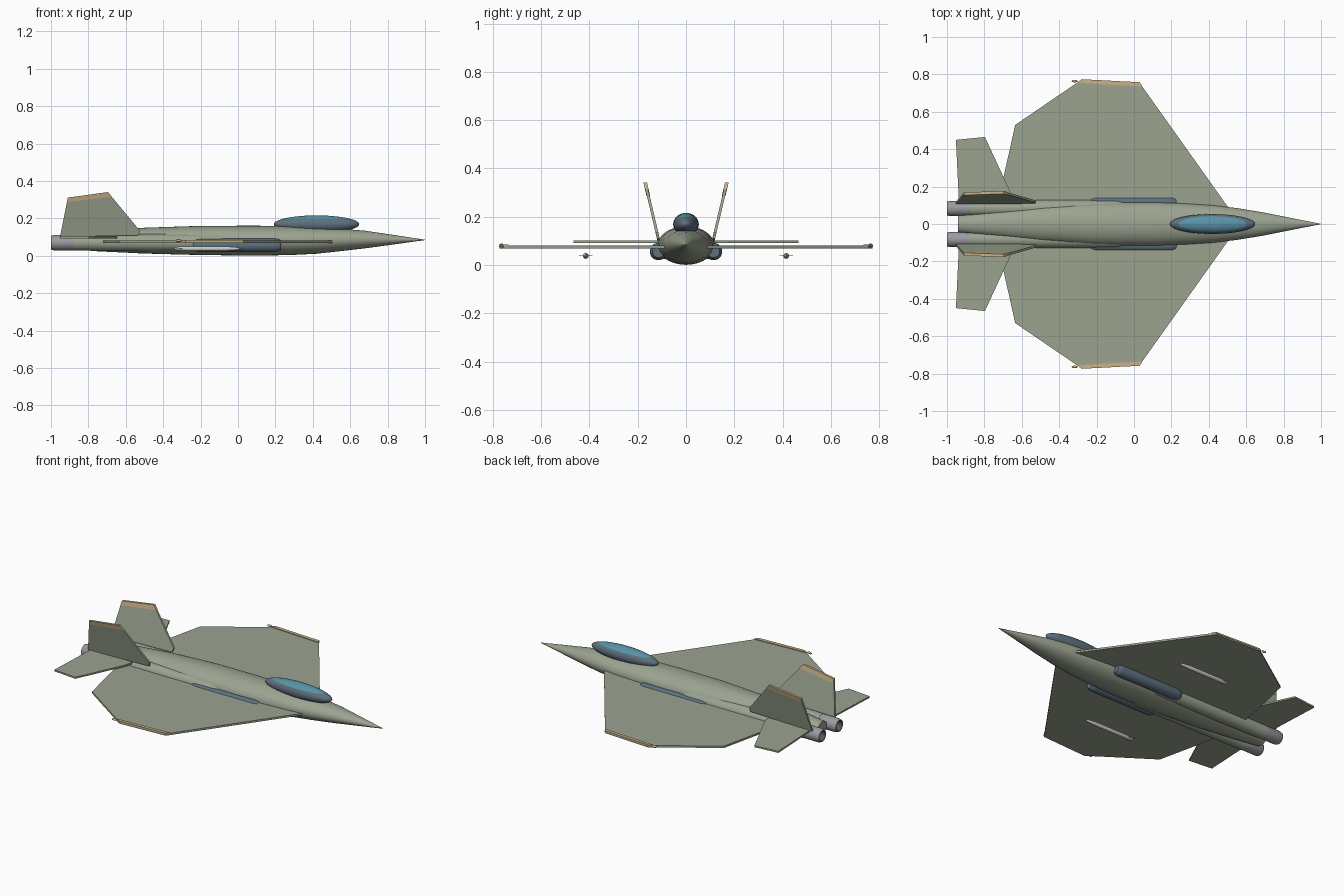
import bpy, bmesh, math
from mathutils import Matrix

cube = bpy.data.objects.get("Cube")
if cube:
    bpy.data.objects.remove(cube, do_unlink=True)


def material(name, rgb):
    m = bpy.data.materials.new(name)
    m.use_nodes = True
    m.diffuse_color = (*rgb, 1)
    m.node_tree.nodes["Principled BSDF"].inputs["Base Color"].default_value = (*rgb, 1)
    return m


olive = material("olive grey paint", (0.33, 0.37, 0.28))
tan = material("tan tip paint", (0.57, 0.44, 0.25))
slate = material("slate blue", (0.11, 0.16, 0.21))
glass = material("teal glass", (0.10, 0.29, 0.38))
steel = material("nozzle steel", (0.32, 0.32, 0.35))
soot = material("nozzle interior", (0.10, 0.09, 0.08))
pale = material("pale grey", (0.60, 0.61, 0.62))


def finish(name, bm, *mats, smooth=True):
    bmesh.ops.recalc_face_normals(bm, faces=bm.faces)
    mesh = bpy.data.meshes.new(name)
    bm.to_mesh(mesh)
    bm.free()
    for m in mats:
        mesh.materials.append(m)
    obj = bpy.data.objects.new(name, mesh)
    bpy.context.collection.objects.link(obj)
    if smooth:
        bpy.ops.object.select_all(action='DESELECT')
        obj.select_set(True)
        bpy.context.view_layer.objects.active = obj
        bpy.ops.object.shade_smooth_by_angle(angle=math.radians(35))
    return obj


def loft(name, sections, mats, y=0, n=32, rule=None):
    """Elliptical rings along x; each section is (x, half width, centre z, half height)."""
    bm = bmesh.new()
    rings = []
    for x, w, z, h in sections:
        rings.append([bm.verts.new((x, y + w * math.cos(i * math.tau / n),
                                    z + h * math.sin(i * math.tau / n))) for i in range(n)])
    for k, (a, b) in enumerate(zip(rings, rings[1:])):
        for i in range(n):
            j = (i + 1) % n
            f = bm.faces.new((a[i], a[j], b[j], b[i]))
            f.material_index = rule(k) if rule else 0
    bm.faces.new(rings[0])
    last = bm.faces.new(rings[-1])
    last.material_index = rule(len(rings)) if rule else 0
    return finish(name, bm, *mats)


def prism(name, points, place, half, mat):
    """Flat panel: 2D outline placed in space at depth -half and +half."""
    bm = bmesh.new()
    lo, hi = ([bm.verts.new(place(u, v, d)) for u, v in points] for d in (-half, half))
    bm.faces.new(lo)
    bm.faces.new(hi)
    for i in range(len(points)):
        j = (i + 1) % len(points)
        bm.faces.new((lo[i], lo[j], hi[j], hi[i]))
    return finish(name, bm, mat, smooth=False)


def ellipsoid(name, centre, size, mats, rule=None):
    bm = bmesh.new()
    bmesh.ops.create_uvsphere(bm, u_segments=40, v_segments=24, radius=1)
    for f in bm.faces:
        f.material_index = rule(f.calc_center_median()) if rule else 0
    bmesh.ops.transform(bm, verts=bm.verts,
                        matrix=Matrix.Translation(centre) @ Matrix.Diagonal((*size, 1)))
    return finish(name, bm, *mats)


# Body and canopy
loft("fuselage", [(-0.94, 0.045, 0.075, 0.036), (-0.75, 0.069, 0.078, 0.054),
                  (-0.5, 0.096, 0.081, 0.069), (-0.2, 0.115, 0.082, 0.078),
                  (0.1, 0.117, 0.081, 0.08), (0.28, 0.109, 0.081, 0.077),
                  (0.42, 0.1, 0.081, 0.07), (0.55, 0.085, 0.085, 0.06),
                  (0.68, 0.064, 0.087, 0.047), (0.85, 0.03, 0.086, 0.023),
                  (1, 0.001, 0.085, 0.001)], [olive], n=48)
ellipsoid("canopy", (0.42, 0, 0.169), (0.228, 0.053, 0.047), [slate, glass],
          lambda c: int(c.z > 0.6))

WING = [(0.51, 0.08), (0.03, 0.755), (-0.28, 0.772), (-0.635, 0.53),
        (-0.7, 0.24), (-0.73, 0.06)]
WING_TIP = [(0.045, 0.735), (0.03, 0.758), (-0.28, 0.774), (-0.305, 0.755)]
TAIL = [(-0.64, 0.09), (-0.66, 0.17), (-0.797, 0.465), (-0.952, 0.45), (-0.935, 0.09)]
FIN = [(-0.952, 0.1), (-0.91, 0.31), (-0.695, 0.34), (-0.525, 0.135), (-0.53, 0.11)]
FIN_TIP = [(-0.915, 0.286), (-0.91, 0.311), (-0.695, 0.341), (-0.673, 0.315)]

for side, label in ((1, "left"), (-1, "right")):
    def flat(z):
        return lambda u, v, d: (u, side * v, z + d)

    def canted(u, v, d):
        return (u, side * (0.117 + (v - 0.12) * 0.235 + d), v)

    # Lifting surfaces with painted tips
    prism(label + "_wing", WING, flat(0.075), 0.006, olive)
    prism(label + "_wing_tip", WING_TIP, flat(0.081), 0.0045, tan)
    prism(label + "_tailplane", TAIL, flat(0.097), 0.005, olive)
    prism(label + "_fin", FIN, canted, 0.006, olive)
    prism(label + "_fin_tip", FIN_TIP, canted, 0.0075, tan)
    ellipsoid(label + "_wing_light", (-0.317, side * 0.764, 0.082), (0.016, 0.007, 0.007), [tan])

    # Engine with a hollow nozzle
    loft(label + "_engine", [(x, r, 0.07, r) for x, r in
                             ((-0.88, 0.042), (-0.5, 0.046), (-0.1, 0.046), (0.0, 0.03))],
         [olive], y=side * 0.083)
    loft(label + "_nozzle", [(x, r, 0.07, r) for x, r in
                             ((-0.86, 0.041), (-0.985, 0.041), (-1, 0.036),
                              (-1, 0.03), (-0.93, 0.024))],
         [steel, soot], y=side * 0.083, rule=lambda k: int(k >= 3))

    # Side intake with rounded ends
    loft(label + "_intake", [(x, r, 0.056, r) for x, r in
                             ((-0.24, 0.025), (-0.225, 0.032), (-0.2, 0.036),
                              (0.2, 0.036), (0.22, 0.032), (0.23, 0.025))],
         [slate], y=side * 0.114)

    # Missile under the wing with flat fins
    loft(label + "_missile", [(x, r, 0.038, r) for x, r in
                              ((-0.34, 0.006), (-0.31, 0.012), (-0.06, 0.012),
                               (-0.01, 0.008), (0.025, 0.001))],
         [pale], y=side * 0.415, n=16)
    prism(label + "_missile_fins", [(-0.335, 0.387), (-0.335, 0.443), (-0.315, 0.443),
                                    (-0.285, 0.415), (-0.315, 0.387)],
          flat(0.038), 0.0015, pale)
